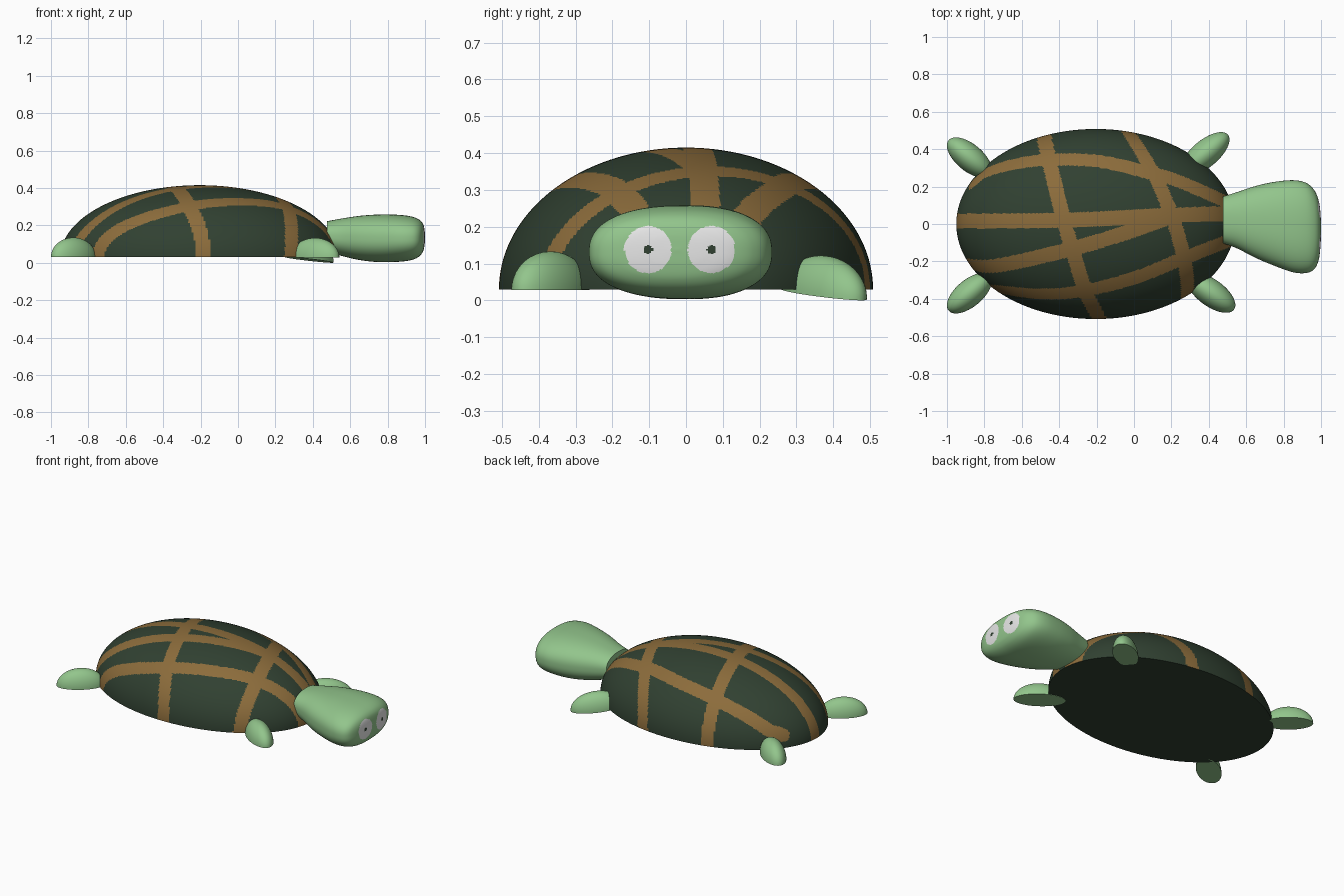
import bpy, bmesh, math
from mathutils import Vector, kdtree

if "Cube" in bpy.data.objects:
    bpy.data.objects.remove(bpy.data.objects["Cube"])


def material(name, rgb):
    m = bpy.data.materials.new(name)
    m.diffuse_color = (*rgb, 1)
    m.use_nodes = True
    m.node_tree.nodes["Principled BSDF"].inputs["Base Color"].default_value = m.diffuse_color
    return m


DARK = material("dark green", (0.030, 0.052, 0.031))
BROWN = material("brown", (0.262, 0.150, 0.044))
GREEN = material("light green", (0.290, 0.560, 0.262))
WHITE = material("eye white", (0.80, 0.80, 0.80))


def spline(pts, n):
    """Catmull-Rom curve through tuples of any size, n steps per span."""
    p = [Vector(q) for q in pts]
    p = [2 * p[0] - p[1]] + p + [2 * p[-1] - p[-2]]
    out = []
    for i in range(1, len(p) - 2):
        a, b, c, d = p[i - 1:i + 3]
        for k in range(n):
            t = k / n
            out.append(0.5 * (2 * b + (c - a) * t + (2 * a - 5 * b + 4 * c - d) * t * t
                              + (3 * b - a - 3 * c + d) * t ** 3))
    return out + [p[-2]]


def loft(name, rings, tip, mats, rule=None):
    """Skin closed rings, cap the first one flat and close the last one to a tip."""
    bm = bmesh.new()
    vs = [[bm.verts.new(co) for co in ring] for ring in rings]
    n = len(vs[0])
    bm.faces.new(vs[0])
    for a, b in zip(vs, vs[1:]):
        for i in range(n):
            j = (i + 1) % n
            bm.faces.new((a[i], a[j], b[j], b[i]))
    top = bm.verts.new(tip)
    for i in range(n):
        bm.faces.new((vs[-1][i], vs[-1][(i + 1) % n], top))
    bmesh.ops.recalc_face_normals(bm, faces=bm.faces[:])
    if rule:
        for f in bm.faces:
            if len(f.verts) < 5:
                f.material_index = rule(f.calc_center_median())
    me = bpy.data.meshes.new(name)
    bm.to_mesh(me)
    bm.free()
    for m in mats:
        me.materials.append(m)
    ob = bpy.data.objects.new(name, me)
    bpy.context.collection.objects.link(ob)
    bpy.ops.object.select_all(action='DESELECT')
    ob.select_set(True)
    bpy.context.view_layer.objects.active = ob
    bpy.ops.object.shade_smooth_by_angle(angle=math.radians(40))
    return ob


def dome(name, radii, loc, n, rows, mats, rule=None, yaw=0, tilt=0):
    """Upper half of an ellipsoid with a flat underside."""
    rx, ry, rz = radii
    rings = []
    for r in range(rows):
        e = math.pi / 2 * r / rows
        rings.append([(rx * math.cos(e) * math.cos(2 * math.pi * i / n),
                       ry * math.cos(e) * math.sin(2 * math.pi * i / n),
                       rz * math.sin(e)) for i in range(n)])
    ob = loft(name, rings, (0, 0, rz), mats, rule)
    ob.location = loc
    ob.rotation_euler = (0, math.radians(tilt), math.radians(yaw))
    return ob


# shell with a net of brown stripes following its surface
RX, RY, RZ, CX = 0.745, 0.508, 0.385, -0.205
STRIPES = [
    [(-1.0, .015), (-.4, .02), (0, .037), (.2, .047), (.6, .06)],
    [(-.86, .22), (-.78, .28), (-.62, .325), (-.43, .345), (-.18, .335),
     (.08, .275), (.25, .225), (.56, .09)],
    [(-.92, -.21), (-.75, -.225), (-.4, -.15), (-.1, -.065), (.17, .03)],
    [(-.78, -.34), (-.7, -.355), (-.5, -.375), (-.28, -.36), (0, -.29), (.25, -.19), (.56, -.07)],
    [(-.49, .5), (-.43, .24), (-.37, 0), (-.31, -.2), (-.26, -.36), (-.18, -.52)],
    [(-.04, .51), (.1, .28), (.2, .05), (.26, -.15), (.285, -.3), (.285, -.42)],
]
samples = []
for s in STRIPES:
    for p in spline(s, 80):
        x, y = p[0] - CX, p[1]
        h = 1 - (x / RX) ** 2 - (y / RY) ** 2
        samples.append((x, y, RZ * math.sqrt(max(h, 0))))
tree = kdtree.KDTree(len(samples))
for i, s in enumerate(samples):
    tree.insert(s, i)
tree.balance()
dome("shell", (RX, RY, RZ), (CX, 0, 0.03), 400, 120, [DARK, BROWN],
     lambda c: int(tree.find(c)[2] < 0.04))

# legs: location, yaw, tilt, length
for name, loc, yaw, tilt, length in (
        ("rear_left_leg", (-.88, .355, .03), 140, 0, .145),
        ("rear_right_leg", (-.88, -.37, .03), 220, 0, .145),
        ("front_right_leg", (.412, -.368, .028), -36, 0, .152),
        ("front_left_leg", (.38, .375, .016), 40, 5.7, .16)):
    dome(name, (length, .072, .105), loc, 48, 16, [GREEN], None, yaw, tilt)

# head: x, centre y, half width, centre z, half height
STATIONS = [(.475, .022, .125, .142, .080), (.55, .020, .150, .137, .099),
            (.65, .011, .192, .133, .118), (.75, .001, .224, .131, .127),
            (.85, -.012, .246, .131, .126), (.92, -.021, .241, .131, .118),
            (.963, -.030, .212, .132, .102), (.987, -.033, .160, .134, .078),
            (.997, -.030, .090, .136, .045), (1.0, -.025, .004, .137, .002)]


def section(s, n=144, power=2 / 2.4):
    x, cy, w, cz, h = s
    ring = []
    for i in range(n):
        a = 2 * math.pi * i / n
        c, d = math.cos(a), math.sin(a)
        ring.append((x, cy + w * math.copysign(abs(c) ** power, c),
                     cz + h * math.copysign(abs(d) ** power, d)))
    return ring


def eye_rule(c):
    if c.x > 0.88:
        for y in (-.103, .069):
            r = math.hypot(c.y - y, c.z - .138)
            if r < .012:
                return 2
            if r < .064:
                return 1
    return 0


loft("head", [section(s) for s in spline(STATIONS, 14)], (1.0, -.025, .137),
     [GREEN, WHITE, DARK], eye_rule)
